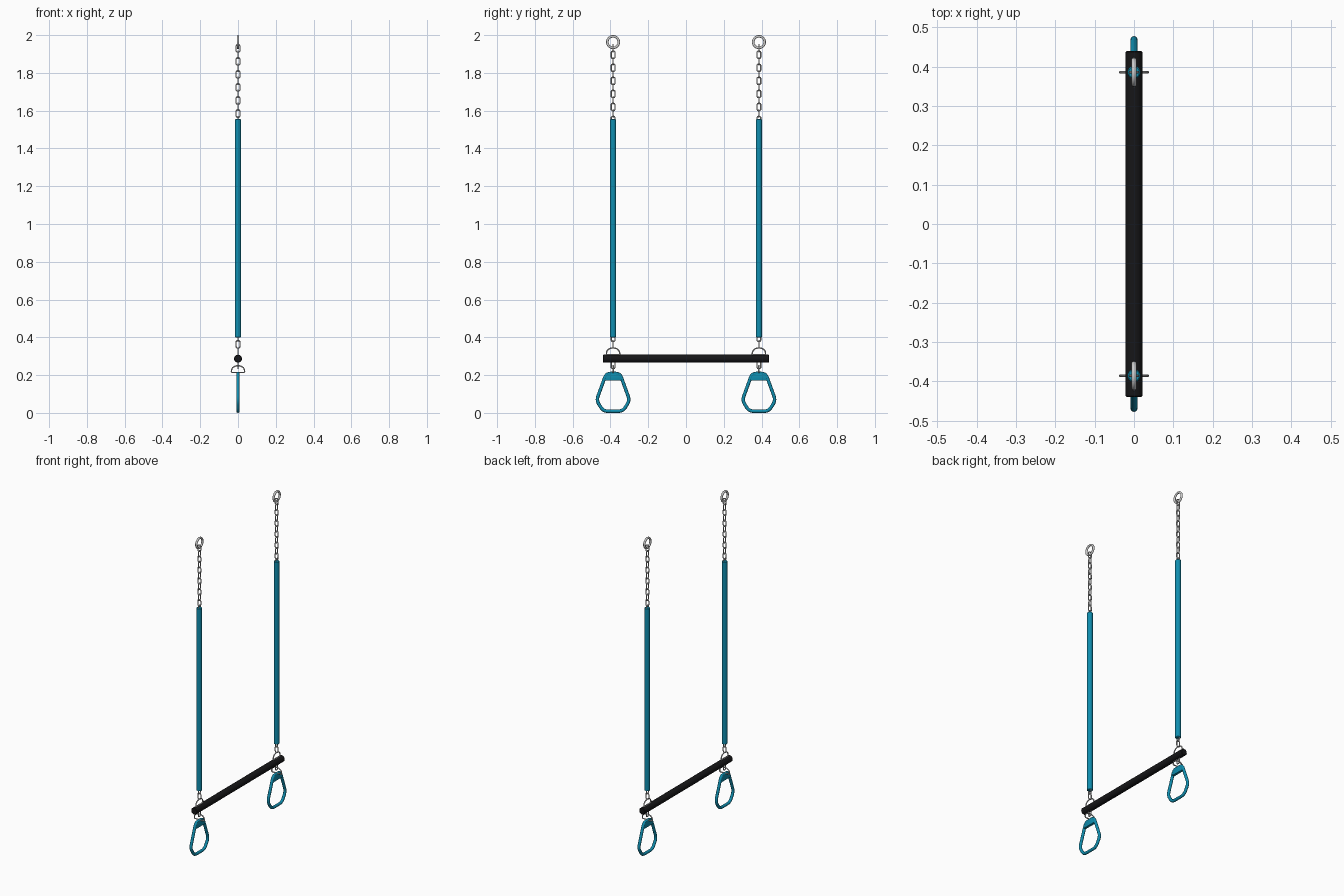
import bpy, bmesh
from math import sin, cos, pi
from mathutils import Vector

if "Cube" in bpy.data.objects:
    bpy.data.objects.remove(bpy.data.objects["Cube"])


def material(name, rgb):
    m = bpy.data.materials.new(name)
    m.diffuse_color = (*rgb, 1)
    m.use_nodes = True
    m.node_tree.nodes["Principled BSDF"].inputs["Base Color"].default_value = m.diffuse_color
    return m


BLUE = material("blue_plastic", (0.005, 0.27, 0.43))
BLACK = material("black_foam", (0.008, 0.008, 0.009))


def finish(bm, name, mat=None):
    bmesh.ops.recalc_face_normals(bm, faces=bm.faces)
    me = bpy.data.meshes.new(name)
    bm.to_mesh(me)
    bm.free()
    ob = bpy.data.objects.new(name, me)
    bpy.context.collection.objects.link(ob)
    if mat:
        me.materials.append(mat)
    bpy.ops.object.select_all(action='DESELECT')
    bpy.context.view_layer.objects.active = ob
    ob.select_set(True)
    bpy.ops.object.shade_smooth_by_angle(angle=0.7)
    return ob


def sweep(bm, path, centre, side, r, sides=8):
    """Closed round wire along a flat (u, v) path; u runs along 'side', v along z."""
    normal = side.cross(Vector((0, 0, 1)))
    pts = [centre + side * u + Vector((0, 0, v)) for u, v in path]
    n, rings = len(pts), []
    for i, p in enumerate(pts):
        a = (p - pts[i - 1]).normalized()
        b = (pts[(i + 1) % n] - p).normalized()
        t = (a + b).normalized()
        out = t.cross(normal) / max(t.dot(a), 0.6)
        rings.append([bm.verts.new(p + out * r * cos(2 * pi * k / sides)
                                   + normal * r * sin(2 * pi * k / sides)) for k in range(sides)])
    for i in range(n):
        for k in range(sides):
            j, l = (i + 1) % n, (k + 1) % sides
            bm.faces.new((rings[i][k], rings[j][k], rings[j][l], rings[i][l]))


def rounded(corners, rad, steps=5):
    """Round the corners of a closed polygon."""
    out, n = [], len(corners)
    for i in range(n):
        p = Vector(corners[i])
        a = p + (Vector(corners[i - 1]) - p).normalized() * rad
        b = p + (Vector(corners[(i + 1) % n]) - p).normalized() * rad
        for s in range(steps + 1):
            t = s / steps
            q = a * (1 - t) ** 2 + p * 2 * t * (1 - t) + b * t * t
            out.append((q.x, q.y))
    return out


def rod(name, r, profile_ends, axis, centre, mat):
    """Solid rod with softened ends."""
    h, e = profile_ends
    bm = bmesh.new()
    rings = []
    for rr, z in ((r - e, -h), (r, -h + e), (r, h - e), (r - e, h)):
        ring = []
        for k in range(24):
            c, s = rr * cos(2 * pi * k / 24), rr * sin(2 * pi * k / 24)
            ring.append(bm.verts.new(Vector((c, s, z) if axis == 'Z' else (c, z, s)) + centre))
        rings.append(ring)
    for a, b in zip(rings, rings[1:]):
        for k in range(24):
            bm.faces.new((a[k], a[(k + 1) % 24], b[(k + 1) % 24], b[k]))
    bm.faces.new(rings[0])
    bm.faces.new(rings[-1])
    finish(bm, name, mat)


X, Y = Vector((1, 0, 0)), Vector((0, 1, 0))
PITCH, WIRE = 0.0345, 0.003
circle = [(0.0305 * cos(2 * pi * i / 32), 0.0305 * sin(2 * pi * i / 32)) for i in range(32)]
link = rounded([(-0.010, -0.020), (0.010, -0.020), (0.010, 0.020), (-0.010, 0.020)], 0.0095, 4)
dee = [(0.035 * cos(pi * i / 20), 0.004 + 0.032 * sin(pi * i / 20) ** 0.8) for i in range(21)]
dee += [(-0.032, 0), (0.032, 0)]
grip = rounded([(-0.036, 0.209), (-0.088, 0.066), (-0.052, 0.009),
                (0.052, 0.009), (0.088, 0.066), (0.036, 0.209)], 0.024)

# trapeze bar
rod("trapeze_bar", 0.021, (0.44, 0.003), 'Y', Vector((0, 0, 0.287)), BLACK)

for label, y in (("left", -0.386), ("right", 0.386)):
    def at(z):
        return Vector((0, y, z))

    # hanging ring
    bm = bmesh.new()
    sweep(bm, circle, at(1.963), Y, 0.0065, 12)
    finish(bm, label + "_hanging_ring")

    # chain links above and below the sleeve, alternating direction
    bm = bmesh.new()
    for i in range(12):
        sweep(bm, link, at(1.93 - PITCH * i), Y if i % 2 else X, WIRE)
    for z, side in ((0.398, Y), (0.3635, X), (0.254, Y)):
        sweep(bm, link, at(z), side, WIRE)
    finish(bm, label + "_chain")

    # chain sleeve
    rod(label + "_chain_sleeve", 0.0165, (0.5775, 0.003), 'Z', at(0.9775), BLUE)

    # D-rings above and below the bar
    bm = bmesh.new()
    sweep(bm, dee, at(0.308), Y, 0.0035)
    sweep(bm, dee, at(0.214), X, 0.0035)
    finish(bm, label + "_d_rings")

    # handle loop
    bm = bmesh.new()
    sweep(bm, grip, at(0), Y, 0.009, 12)
    finish(bm, label + "_handle_loop", BLUE)

    # solid web at the top of the handle
    bm = bmesh.new()
    outline = [(-0.046, 0.172), (0.046, 0.172), (0.034, 0.209), (0.026, 0.214),
               (-0.026, 0.214), (-0.034, 0.209)]
    f = bm.faces.new([bm.verts.new((-0.008, y + u, v)) for u, v in outline])
    ext = bmesh.ops.extrude_face_region(bm, geom=[f])
    bmesh.ops.translate(bm, vec=(0.016, 0, 0),
                        verts=[g for g in ext["geom"] if isinstance(g, bmesh.types.BMVert)])
    bmesh.ops.bevel(bm, geom=bm.edges[:], offset=0.002, segments=2, affect='EDGES', profile=0.5)
    finish(bm, label + "_handle_web", BLUE)
